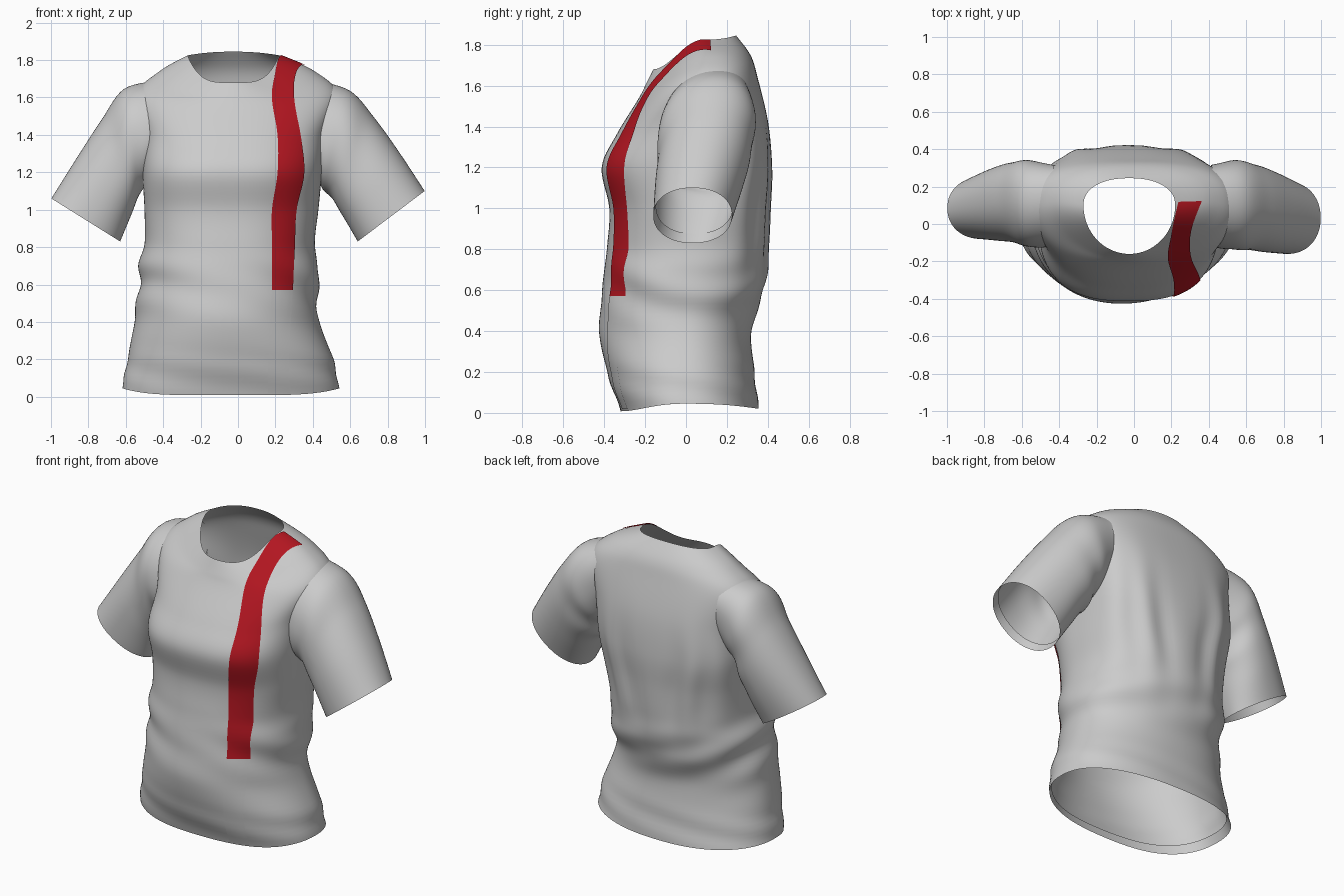
import bpy, bmesh, math
from mathutils import Vector
from mathutils.bvhtree import BVHTree

if "Cube" in bpy.data.objects:
    bpy.data.objects.remove(bpy.data.objects["Cube"])


def catmull(rows, t):
    """Smooth interpolation through rows of numbers."""
    i = min(int(t), len(rows) - 2)
    f = t - i
    p0, p1, p2, p3 = (rows[max(0, min(len(rows) - 1, i + k))] for k in (-1, 0, 1, 2))
    return [0.5 * (2 * b + (c - a) * f + (2 * a - 5 * b + 4 * c - d) * f * f
                   + (3 * b - a - 3 * c + d) * f ** 3) for a, b, c, d in zip(p0, p1, p2, p3)]


def smooth_rows(rows, steps):
    n = (len(rows) - 1) * steps
    return [catmull(rows, i / steps) for i in range(n + 1)]


def grid_mesh(points, closed):
    bm = bmesh.new()
    vs = [[bm.verts.new(p) for p in row] for row in points]
    n = len(vs[0])
    for a, b in zip(vs, vs[1:]):
        for j in range(n if closed else n - 1):
            k = (j + 1) % n
            bm.faces.new((a[j], a[k], b[k], b[j]))
    return bm


def finish(bm, name, angle=60):
    me = bpy.data.meshes.new(name)
    bm.to_mesh(me)
    bm.free()
    ob = bpy.data.objects.new(name, me)
    bpy.context.collection.objects.link(ob)
    bpy.ops.object.select_all(action='DESELECT')
    ob.select_set(True)
    bpy.context.view_layer.objects.active = ob
    bpy.ops.object.shade_smooth_by_angle(angle=math.radians(angle))
    return ob


def power(v, n):
    return math.copysign(abs(v) ** (2 / n), v)


def bump(v, centre, width):
    return math.exp(-((v - centre) / width) ** 2)


# Shirt body: z front, z side, z back, x left, x right, y front, y back, y side, roundness
hem_fold = [(.06, .10, .08, -.595, .515, -.33, .33, 0, 2.3),
            (.008, .045, .02, -.62, .54, -.32, .355, 0, 2.3)]
body_rings = [hem_fold[1],
              (.20, .20, .20, -.59, .51, -.385, .335, 0, 2.2),
              (.40, .40, .40, -.555, .435, -.425, .32, 0, 2.1),
              (.58, .58, .58, -.53, .425, -.41, .375, 0, 2.15),
              (.70, .70, .70, -.53, .43, -.40, .395, 0, 2.2),
              (.82, .82, .82, -.50, .41, -.385, .40, 0, 2.3),
              (1.0, 1.0, 1.0, -.50, .43, -.375, .405, 0, 2.4),
              (1.2, 1.2, 1.2, -.51, .45, -.412, .415, .02, 2.6),
              (1.36, 1.40, 1.42, -.505, .475, -.34, .40, .06, 2.4),
              (1.54, 1.61, 1.64, -.55, .54, -.23, .35, .10, 2.1),
              (1.61, 1.74, 1.75, -.42, .41, -.195, .315, .12, 2.0),
              (1.68, 1.825, 1.845, -.27, .22, -.16, .245, .10, 2)]


def body_ring(row, cols=120):
    zf, zs, zb, xl, xr, yf, yb, yc, n = row
    pts = []
    for j in range(cols):
        a = 2 * math.pi * j / cols
        c, s = math.cos(a), math.sin(a)
        cx, hx = (xl + xr) / 2, (xr - xl) / 2
        # the back is squarer than the front, the front neckline is a wide scoop
        if s > 0:
            z = zs * c * c + zb * s * s
            n = row[-1] + .7 * bump(zs, 1.35, .45)
        else:
            z = zf + (zs - zf) * c ** 4
            n = row[-1]
        # soft cloth folds: slanted at the waist, upright on the back
        f = .011 * bump(zs, .58, .16) * math.sin(26 * zs + 5 * c + 2 * s) * (.2 + .8 * c * c + .4 * max(s, 0))
        f += .010 * bump(zs, 1.0, .3) * math.cos(15 * c) * max(s, 0)
        f += .004 * bump(zs, .12, .1) * math.sin(40 * zs + 3 * a)
        y = yc + power(s, n) * ((yb - yc) if s > 0 else (yc - yf))
        pts.append(Vector((cx + power(c, n) * hx + f * c, y + f * s, z)))
    return pts


rows = [hem_fold[0]] + smooth_rows(body_rings, 7)
bm = grid_mesh([body_ring(r) for r in rows], True)
bmesh.ops.recalc_face_normals(bm, faces=bm.faces)
surface = BVHTree.FromBMesh(bm)

# Open the armholes under the sleeves
holes = [f for f in bm.faces if abs(f.calc_center_median().x) > .46
         and ((f.calc_center_median().y - .1) / .14) ** 2
         + ((f.calc_center_median().z - 1.42) / .18) ** 2 < 1]
bmesh.ops.delete(bm, geom=holes, context='FACES')
finish(bm, "shirt_body")

# Sleeves: top x, top z, bottom x, bottom z, y front, y back
sleeves = {
    "right_sleeve": [(.42, 1.69, .40, 1.20, -.11, .31), (.60, 1.635, .44, 1.14, -.135, .335),
                     (.73, 1.49, .50, 1.06, -.135, .32), (.86, 1.31, .57, .95, -.15, .28),
                     (.998, 1.10, .64, .83, -.16, .225)],
    "left_sleeve": [(-.43, 1.69, -.43, 1.22, -.11, .31), (-.61, 1.645, -.485, 1.17, -.125, .335),
                    (-.73, 1.48, -.53, 1.07, -.10, .33), (-.86, 1.28, -.58, .95, -.09, .30),
                    (-.998, 1.06, -.63, .83, -.08, .25)]}


def sleeve_ring(row, t, cols=64):
    xt, zt, xb, zb, yf, yb = row
    top, low = Vector((xt, 0, zt)), Vector((xb, 0, zb))
    pts = []
    for j in range(cols):
        a = 2 * math.pi * j / cols
        c, s = math.cos(a), math.sin(a)
        f = 1 + .04 * bump(t, .35, .2) * math.sin(14 * t + 3 * a) * (1 - c) / 2
        p = (top + low) / 2 + (top - low) / 2 * power(c, 2.15) * f
        p.y = (yf + yb) / 2 + (yb - yf) / 2 * power(s, 2.15) * f
        # the crown of the sleeve leans back to meet the shoulder seam
        p.y += .05 * c * (1 - t)
        pts.append(p)
    return pts


for name, keys in sleeves.items():
    fine = smooth_rows(keys, 7)
    rings = [sleeve_ring(r, i / (len(fine) - 1)) for i, r in enumerate(fine)]
    # cuff turned inward
    mid = sum(rings[-1], Vector()) / len(rings[-1])
    back = (sum(rings[-4], Vector()) / len(rings[-4]) - mid).normalized() * .05
    rings.append([mid + (p - mid) * .97 + back for p in rings[-1]])
    bm = grid_mesh(rings, True)
    bmesh.ops.recalc_face_normals(bm, faces=bm.faces)
    finish(bm, name)

# Strips laid on the cloth: x inner, x outer, y, z, downward tilt of the projection
red_path = [(.18, .29, -.36, .57, 0), (.18, .30, -.34, .80, 0), (.18, .31, -.34, 1.0, 0),
            (.21, .35, -.39, 1.2, .1), (.21, .335, -.30, 1.4, .4), (.18, .30, -.15, 1.58, .9),
            (.20, .305, -.02, 1.70, 2), (.235, .36, .12, 1.80, 12)]
plain_path = [(.16, .28, -.33, .02, 0), (.16, .27, -.37, .2, 0), (.17, .28, -.37, .4, 0),
              (.18, .29, -.36, .57, 0)]


def strip(name, path, lift, steps):
    points = []
    for xa, xb, y, z, tilt in smooth_rows(path, steps):
        d = Vector((0, 1, -tilt)).normalized()
        row = []
        for j in range(9):
            p = Vector((xa + (xb - xa) * j / 8, y, z))
            hit, nor, _, _ = surface.ray_cast(p - d * .4, d)
            if hit is None or (hit - p).length > .2:
                hit, nor, _, _ = surface.find_nearest(p)
            row.append(hit + nor * lift)
        points.append(row)
    return finish(grid_mesh(points, False), name)


red = strip("red_front_strip", red_path, .006, 8)
mat = bpy.data.materials.new("red_cloth")
mat.diffuse_color = (.45, .008, .015, 1)
mat.use_nodes = True
mat.node_tree.nodes["Principled BSDF"].inputs["Base Color"].default_value = mat.diffuse_color
red.data.materials.append(mat)
strip("plain_lower_strip", plain_path, .004, 6)
